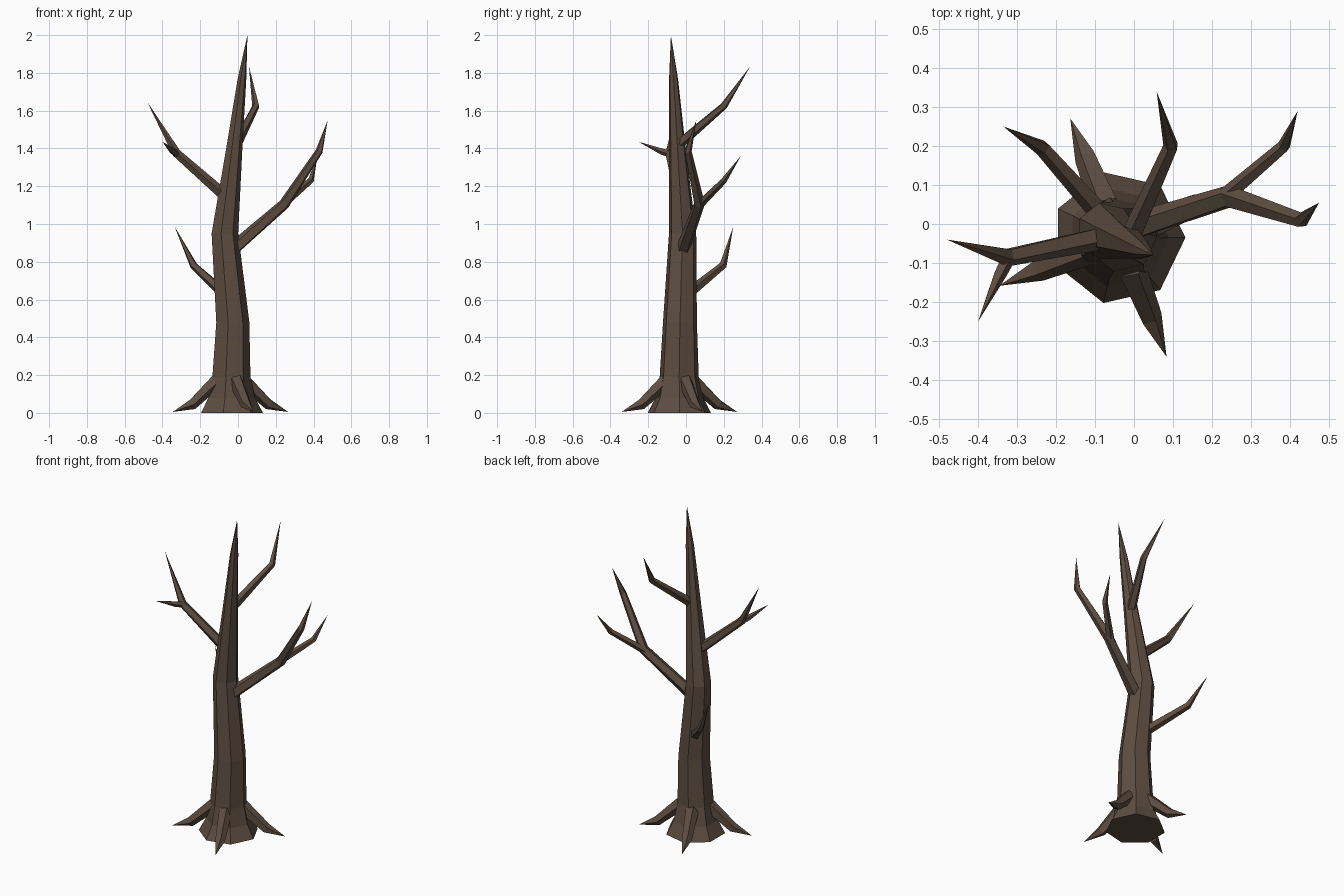
import bpy, bmesh
from math import cos, sin, tau, radians
from mathutils import Vector

if "Cube" in bpy.data.objects:
    bpy.data.objects.remove(bpy.data.objects["Cube"])

bark = bpy.data.materials.new("bark")
bark.diffuse_color = (0.11, 0.075, 0.053, 1)
bark.use_nodes = True
bark.node_tree.nodes["Principled BSDF"].inputs["Base Color"].default_value = bark.diffuse_color


def limb(name, path, sides=5, level=False):
    """Faceted tapering tube through (x, y, z, radius) points, ending in a spike."""
    bm = bmesh.new()
    pts = [Vector(p[:3]) for p in path]
    rings = []
    for i, p in enumerate(pts[:-1]):
        if level:
            u, v = Vector((1, 0, 0)), Vector((0, 1, 0))
        else:
            t = (pts[i + 1] - p).normalized()
            if i:
                t = (t + (p - pts[i - 1]).normalized()).normalized()
            u = Vector((0, 0, 1)).cross(t).normalized()
            v = t.cross(u)
        r = path[i][3]
        rings.append([bm.verts.new(p + r * (cos(tau * k / sides) * u + sin(tau * k / sides) * v))
                      for k in range(sides)])
    tip = bm.verts.new(pts[-1])
    bm.faces.new(rings[0][::-1])
    for k in range(sides):
        n = (k + 1) % sides
        for a, b in zip(rings, rings[1:]):
            bm.faces.new((a[k], a[n], b[n], b[k]))
        bm.faces.new((rings[-1][k], rings[-1][n], tip))
    bmesh.ops.recalc_face_normals(bm, faces=bm.faces)
    for vert in bm.verts:
        vert.co.z = max(vert.co.z, 0)
    me = bpy.data.meshes.new(name)
    bm.to_mesh(me)
    bm.free()
    me.materials.append(bark)
    ob = bpy.data.objects.new(name, me)
    bpy.context.collection.objects.link(ob)
    return ob


# Seven-sided trunk with flared foot
limb("trunk", [(-0.04, -0.035, 0, 0.172), (-0.04, -0.035, 0.08, 0.13),
               (-0.04, -0.036, 0.19, 0.106), (-0.032, -0.032, 0.48, 0.092),
               (-0.073, -0.018, 0.95, 0.074), (-0.022, -0.045, 1.4, 0.045),
               (0.02, -0.066, 1.77, 0.024), (0.05, -0.08, 2.0, 0)], 7, True)

# Four roots around the foot
for i in range(4):
    a = radians(22 + 90 * i)
    limb(f"root_{i + 1}", [(-0.04 + r * cos(a), -0.035 + r * sin(a), z, w)
                           for r, z, w in ((0.08, 0.17, 0.04), (0.22, 0.045, 0.03), (0.33, 0.005, 0))])

# Branches and their twigs
limb("right_branch", [(-0.04, -0.02, 0.855, 0.038), (0.245, 0.07, 1.105, 0.03),
                      (0.43, 0.01, 1.385, 0.02), (0.475, 0.055, 1.55, 0)])
limb("right_twig", [(0.235, 0.07, 1.1, 0.023), (0.385, 0.2, 1.23, 0.017), (0.42, 0.29, 1.36, 0)])
limb("left_branch", [(-0.06, -0.03, 1.14, 0.032), (-0.325, -0.085, 1.375, 0.024),
                     (-0.48, -0.04, 1.645, 0)])
limb("left_twig", [(-0.32, -0.08, 1.37, 0.02), (-0.345, -0.13, 1.385, 0.017),
                   (-0.4, -0.25, 1.435, 0)])
limb("back_left_branch", [(-0.06, 0.0, 0.62, 0.03), (-0.235, 0.195, 0.78, 0.021),
                          (-0.335, 0.25, 0.985, 0)])
limb("upper_branch", [(-0.005, -0.03, 1.43, 0.028), (0.095, 0.2, 1.625, 0.02),
                      (0.058, 0.34, 1.835, 0)])
